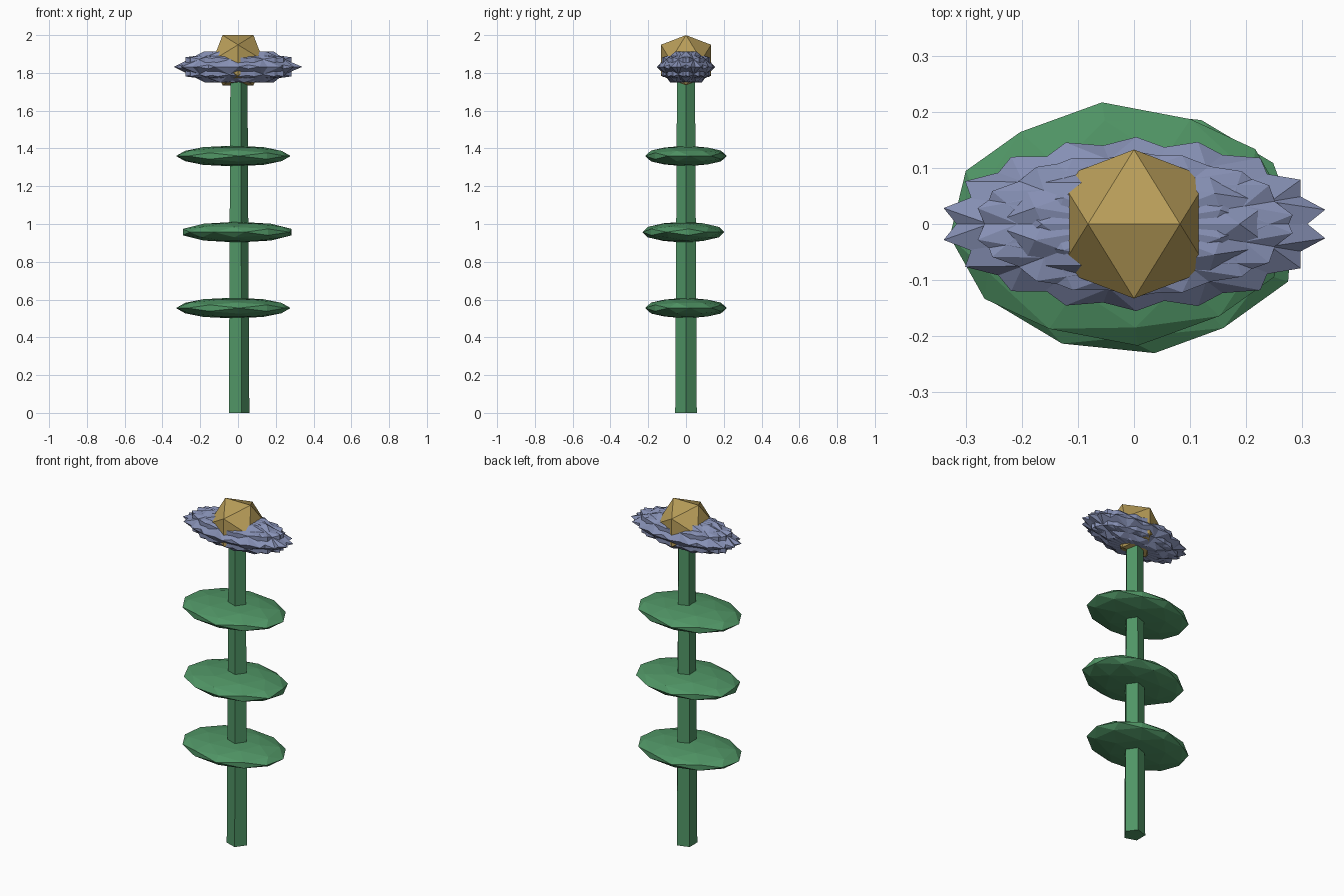
import bpy, bmesh, math
from mathutils import Matrix, Vector

if "Cube" in bpy.data.objects:
    bpy.data.objects.remove(bpy.data.objects["Cube"])


def material(name, rgb):
    m = bpy.data.materials.new(name)
    m.diffuse_color = (*rgb, 1)
    m.use_nodes = True
    m.node_tree.nodes["Principled BSDF"].inputs["Base Color"].default_value = m.diffuse_color
    return m


green = material("leaf_green", (0.08, 0.30, 0.13))
gold = material("gold", (0.48, 0.34, 0.10))
blue = material("petal_blue", (0.24, 0.28, 0.46))

# Turns the icosphere so that an edge, not a corner, lies on top
EDGE_UP = Matrix.Rotation(-math.atan(1 / 1.618034), 4, 'Y')


def finish(bm, name, mat):
    bmesh.ops.recalc_face_normals(bm, faces=bm.faces[:])
    me = bpy.data.meshes.new(name)
    bm.to_mesh(me)
    bm.free()
    me.materials.append(mat)
    ob = bpy.data.objects.new(name, me)
    bpy.context.collection.objects.link(ob)


def ball(name, mat, loc, size, spin=0, level=1):
    bm = bmesh.new()
    m = (Matrix.Translation(loc) @ Matrix.Diagonal((*size, 1))
         @ Matrix.Rotation(spin, 4, 'Z') @ EDGE_UP)
    bmesh.ops.create_icosphere(bm, subdivisions=level, radius=1, matrix=m)
    finish(bm, name, mat)


# Five-sided tapering stem with a corner towards +x
bm = bmesh.new()
rings = [[bm.verts.new((r * math.cos(a), r * math.sin(a), z))
          for a in (math.tau * k / 5 for k in range(5))]
         for r, z in ((0.06, 0), (0.05, 1.8))]
for k in range(5):
    j = (k + 1) % 5
    bm.faces.new((rings[0][k], rings[0][j], rings[1][j], rings[1][k]))
bm.faces.new(rings[0][::-1])
bm.faces.new(rings[1])
finish(bm, "stem", green)

# Three flat leaf discs
for i, (x, y, z, deg) in enumerate(((-0.025, 0, 0.555, 6),
                                    (-0.004, -0.014, 0.957, 66),
                                    (-0.025, 0, 1.36, 6))):
    ball(f"leaf_{i + 1}", green, (x, y, z), (0.305, 0.218, 0.055),
         math.radians(deg), 2)

# Overlapping petals, each turned further around the flower head
N = 9
for i in range(N):
    a = math.tau * i / N
    ball(f"petal_{i + 1}", blue,
         (0.012 * math.cos(a), 0.006 * math.sin(a), 1.832),
         (0.335, 0.15, 0.097), a)

# Gold flower centre
ball("flower_centre", gold, (0, 0, 1.867), (0.156,) * 3)
